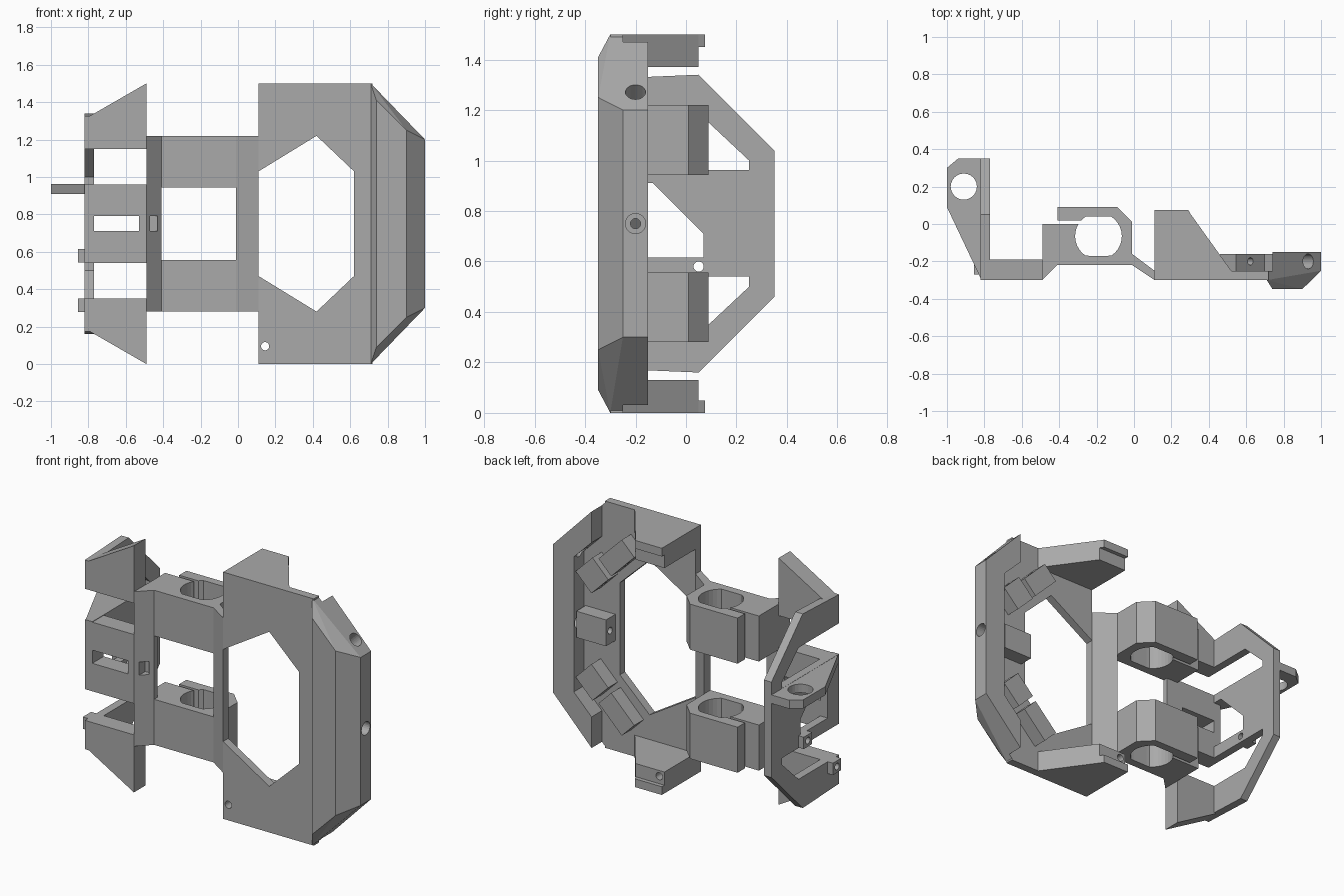
import bpy, bmesh, math
from mathutils import Vector

cube = bpy.data.objects.get("Cube")
if cube:
    bpy.data.objects.remove(cube, do_unlink=True)

grey = bpy.data.materials.new("plain grey")
grey.use_nodes = True
colour = (0.40, 0.40, 0.40, 1)
grey.diffuse_color = colour
grey.node_tree.nodes["Principled BSDF"].inputs["Base Color"].default_value = colour

TOP = 1.5
H = TOP / 2


def finish(name, bm):
    bmesh.ops.recalc_face_normals(bm, faces=bm.faces)
    mesh = bpy.data.meshes.new(name)
    bm.to_mesh(mesh)
    bm.free()
    mesh.materials.append(grey)
    ob = bpy.data.objects.new(name, mesh)
    bpy.context.collection.objects.link(ob)
    return ob


def prism(name, axis, pts, lo, hi):
    """Extrude a 2D profile along an axis from lo to hi."""
    place = {"x": lambda a, b, t: (t, a, b),
             "y": lambda a, b, t: (a, t, b),
             "z": lambda a, b, t: (a, b, t)}[axis]
    bm = bmesh.new()
    ends = [[bm.verts.new(place(a, b, t)) for a, b in pts] for t in (lo, hi)]
    for ring in ends:
        bm.faces.new(ring)
    n = len(pts)
    for i in range(n):
        j = (i + 1) % n
        bm.faces.new((ends[0][i], ends[0][j], ends[1][j], ends[1][i]))
    return finish(name, bm)


def box(name, x0, x1, y0, y1, z0, z1):
    return prism(name, "z", [(x0, y0), (x1, y0), (x1, y1), (x0, y1)], z0, z1)


def hull(name, pts):
    bm = bmesh.new()
    for p in pts:
        bm.verts.new(p)
    bmesh.ops.convex_hull(bm, input=bm.verts)
    bmesh.ops.dissolve_limit(bm, angle_limit=0.01, verts=bm.verts, edges=bm.edges)
    return finish(name, bm)


def rod(p, q, r):
    p, q = Vector(p), Vector(q)
    bm = bmesh.new()
    bmesh.ops.create_cone(bm, cap_ends=True, segments=24, radius1=r, radius2=r,
                          depth=(q - p).length)
    turn = (q - p).to_track_quat("Z", "Y").to_matrix()
    for v in bm.verts:
        v.co = turn @ v.co + (p + q) / 2
    return finish("drill", bm)


def cut(ob, *cutters):
    for c in cutters:
        c.hide_render = True
        mod = ob.modifiers.new("cut", "BOOLEAN")
        mod.operation, mod.solver, mod.object = "DIFFERENCE", "EXACT", c
        dg = bpy.context.evaluated_depsgraph_get()
        mesh = bpy.data.meshes.new_from_object(ob.evaluated_get(dg))
        ob.modifiers.clear()
        ob.data = mesh
        bpy.data.objects.remove(c, do_unlink=True)


def sides(pts):
    """Upper profile points completed by their mirror about mid height."""
    return pts + [(a, TOP - b) for a, b in reversed(pts)]


def flip(z, up):
    return z if up else TOP - z


# Front frame plate with hexagonal opening
plate = box("frame_plate", 0.11, 0.72, -0.30, -0.25, 0, TOP)
cut(plate, prism("opening", "y", sides([(0.0, 1.03), (0.11, 1.03), (0.42, 1.22), (0.62, 1.03)]), -0.4, 0),
    *[rod((0.145, -0.4, z), (0.145, 0, z), 0.022) for z in (0.095, 1.405)])

# Faceted outer rim, hollowed at the back, with radial bores
half = [(0.71, -0.15, 1.5), (1.0, -0.15, 1.2), (1.0, -0.25, 1.2),
        (0.71, -0.30, 1.5), (0.74, -0.348, 1.41), (0.90, -0.348, 1.25)]
rim = hull("outer_rim", half + [(x, y, TOP - z) for x, y, z in half])
D = math.sqrt(0.5)
cut(rim, prism("hollow", "y", sides([(0.6, 1.6), (0.74, 1.6), (0.74, 1.28), (0.86, 1.16)]), -0.25, 0),
    rod((0.8, -0.2, H), (1.1, -0.2, H), 0.04),
    *[rod((0.93 - 0.2 * D, -0.2, flip(1.27 - 0.2 * D, up)),
          (0.93 + 0.1 * D, -0.2, flip(1.27 + 0.1 * D, up)), 0.04) for up in (True, False)])


# Drilled holders around the opening, each facing inward
def holder(name, x, z, angle, length, width):
    u = Vector((math.cos(angle), math.sin(angle)))
    v = Vector((-u.y, u.x))
    c = Vector((x, z))
    pts = [tuple(c + u * a * length / 2 + v * b * width / 2)
           for a, b in ((-1, -1), (1, -1), (1, 1), (-1, 1))]
    ob = prism(name, "y", pts, -0.26, -0.16)
    p, q = c - u * 0.2, c + u * 0.2
    cut(ob, rod((p.x, -0.2, p.y), (q.x, -0.2, q.y), 0.02))


holder("holder_middle", 0.75, H, 0, 0.20, 0.16)
for up, word in ((True, "upper"), (False, "lower")):
    s = 1 if up else -1
    holder(word + "_holder_outer", 0.745, flip(1.075, up), s * math.pi / 4, 0.15, 0.16)
    holder(word + "_holder_inner", 0.58, flip(1.225, up), s * math.pi / 4, 0.12, 0.22)

    # Arms reaching back from the frame, with a small lip
    z0, z1 = sorted((flip(1.37, up), flip(1.5, up)))
    arm = prism(word + "_arm", "z", [(0.11, -0.30), (0.11, 0.05), (0.305, 0.05),
                                     (0.52, -0.25), (0.52, -0.30)], z0, z1)
    l0, l1 = sorted((flip(1.45, up), flip(1.5, up)))
    prism(word + "_arm_lip", "z", [(0.11, 0.04), (0.11, 0.075), (0.29, 0.075), (0.31, 0.04)], l0, l1)
    cut(arm, rod((0.145, -0.4, flip(1.405, up)), (0.145, 0.2, flip(1.405, up)), 0.022))

    # Split clamps with a flattened bore and two screw holes
    z0, z1 = sorted((flip(0.943, up), flip(1.22, up)))
    clamp = prism(word + "_clamp", "z",
                  [(-0.49, -0.30), (-0.41, -0.22), (-0.01, -0.22), (-0.01, 0.01), (-0.09, 0.09),
                   (-0.41, 0.09), (-0.41, 0.02), (-0.20, 0.02), (-0.20, 0.0), (-0.49, 0.0)], z0, z1)
    bore = []
    for i in range(32):
        a = math.tau * i / 32
        bore.append((-0.19 + 0.125 * math.cos(a),
                     -0.065 + max(-0.105, min(0.105, 0.125 * math.sin(a)))))
    cut(clamp, prism("bore", "z", bore, z0 - 0.1, z1 + 0.1),
        *[rod((-0.36, -0.4, flip(z, up)), (-0.36, 0.2, flip(z, up)), 0.024) for z in (1.16, 1.01)])

    # Outer tapered fingers of the wing
    prism(word + "_finger", "y", [(x, flip(z, up)) for x, z in
          ((-0.82, 1.15), (-0.49, 1.15), (-0.49, 1.5), (-0.82, 1.31))], -0.30, -0.19)

# Slanted link between frame and clamps
prism("frame_link", "z", [(-0.01, -0.22), (0.11, -0.30), (0.11, -0.25), (-0.01, -0.16)], 0.28, 1.22)

# Vertical beam joining the clamps to the wing
beam = prism("wing_beam", "z", [(-0.49, -0.30), (-0.41, -0.22), (-0.41, -0.19), (-0.49, -0.19)], 0.28, 1.22)
cut(beam, box("slot", -0.47, -0.43, -0.4, -0.22, 0.71, 0.79))

# Middle wing finger with slot
middle = box("middle_finger", -0.82, -0.49, -0.30, -0.19, 0.54, 0.96)
cut(middle, box("slot", -0.77, -0.53, -0.4, 0, 0.71, 0.79))

# Wing side plate with open bays and a central window
side = prism("wing_side_plate", "x", sides([(-0.30, 1.325), (0.05, 1.34), (0.35, 1.04)]), -0.82, -0.77)
bay = [(-0.4, 1.15), (0.09, 1.15), (0.25, 1.0)]
cut(side,
    prism("bay", "x", bay + [(0.25, 0.963), (-0.4, 0.963)], -0.9, -0.7),
    prism("bay", "x", [(a, TOP - b) for a, b in bay] + [(0.25, 0.54), (-0.4, 0.54)], -0.9, -0.7),
    prism("window", "x", [(-0.19, 0.91), (-0.13, 0.91), (0.07, 0.71), (0.07, 0.615), (-0.19, 0.615)], -0.9, -0.7),
    rod((-0.9, 0.05, 0.58), (-0.7, 0.05, 0.58), 0.02),
    rod((-0.9, -0.23, 0.315), (-0.7, -0.23, 0.315), 0.02))

# Ring lug on the outside of the wing
lug = prism("ring_lug", "z", [(-0.82, -0.29), (-1.0, 0.09), (-1.0, 0.30), (-0.94, 0.35),
                              (-0.80, 0.35), (-0.80, -0.29)], 0.91, 0.962)
cut(lug, rod((-0.91, 0.2, 0.8), (-0.91, 0.2, 1.1), 0.07))

# Small drilled bosses on the outside of the wing
for name, y, z in (("upper_boss", 0.05, 0.58), ("lower_boss", -0.23, 0.315)):
    boss = box(name, -0.855, -0.815, y - 0.04, y + 0.04, z - 0.037, z + 0.035)
    cut(boss, rod((-0.9, y, z), (-0.7, y, z), 0.02))
